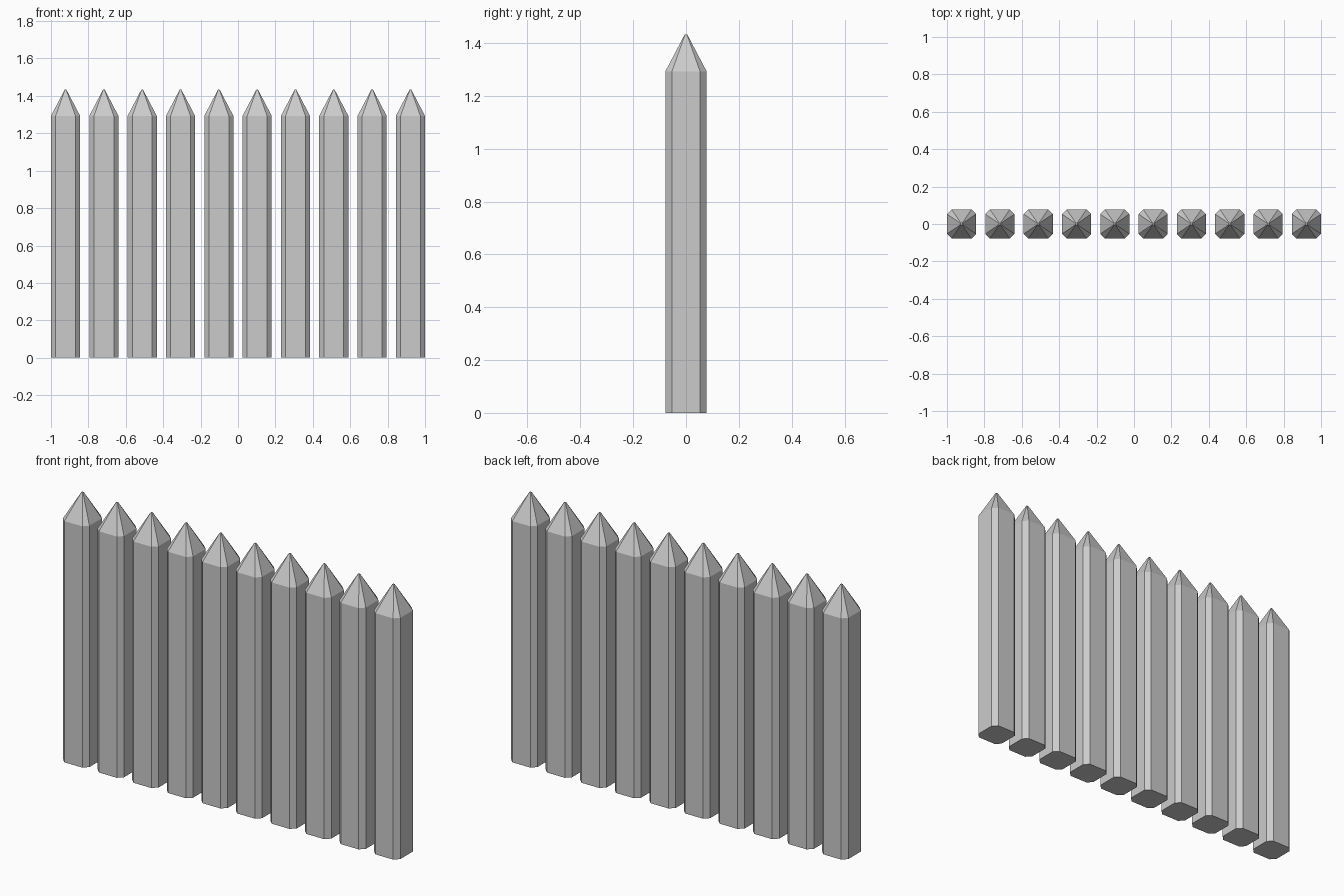
import bpy

if "Cube" in bpy.data.objects:
    bpy.data.objects.remove(bpy.data.objects["Cube"])

COUNT = 10
HALF = 0.078        # half width of a picket
CHAMFER = 0.025     # corner cut
SHOULDER, TIP = 1.293, 1.433


def ring(scale, z):
    """Square with cut corners, counter-clockwise."""
    a, b = HALF * scale, (HALF - CHAMFER) * scale
    return [(x, y, z) for x, y in ((a, -b), (a, b), (b, a), (-b, a),
                                   (-a, b), (-a, -b), (-b, -a), (b, -a))]


# Shared picket mesh: straight shaft with a pointed cap, slightly blunted
verts = ring(1, 0) + ring(1, SHOULDER) + ring(0.06, TIP)
faces = [tuple(reversed(range(8))), tuple(range(16, 24))]
for level in (0, 8):
    for i in range(8):
        j = (i + 1) % 8
        faces.append((level + i, level + j, level + 8 + j, level + 8 + i))
mesh = bpy.data.meshes.new("picket")
mesh.from_pydata(verts, [], faces)
mesh.update()

# Row of pickets
first = -1 + HALF
step = -2 * first / (COUNT - 1)
for n in range(COUNT):
    picket = bpy.data.objects.new(f"picket_{n + 1}", mesh)
    picket.location.x = first + n * step
    bpy.context.collection.objects.link(picket)
